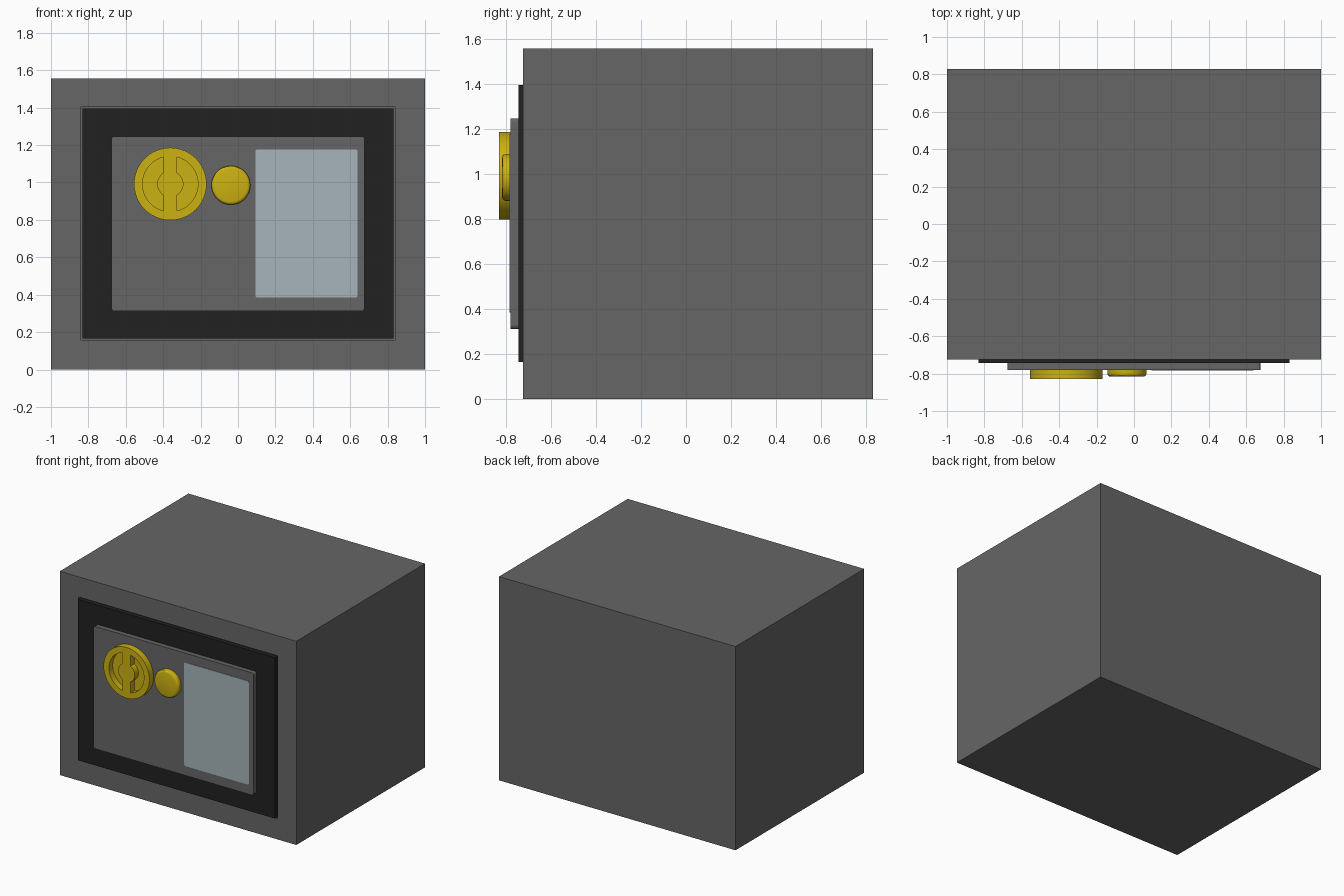
import bpy, bmesh, math

if "Cube" in bpy.data.objects:
    bpy.data.objects.remove(bpy.data.objects["Cube"])


def material(name, rgb):
    m = bpy.data.materials.new(name)
    m.diffuse_color = (*rgb, 1)
    m.use_nodes = True
    m.node_tree.nodes["Principled BSDF"].inputs["Base Color"].default_value = m.diffuse_color
    return m


GREY = material("steel_grey", (0.133, 0.133, 0.133))
BLACK = material("door_black", (0.0155, 0.0155, 0.0155))
GOLD = material("brass_gold", (0.60, 0.44, 0.006))
GLASS = material("pale_blue_grey", (0.38, 0.46, 0.495))


def prism(name, outline, y_front, y_back, mat, chamfer=0.0):
    """Extrude an (x, z) outline from y_back to y_front."""
    bm = bmesh.new()
    face = bm.faces.new([bm.verts.new((x, y_front, z)) for x, z in outline])
    ext = bmesh.ops.extrude_face_region(bm, geom=[face], use_keep_orig=True)
    for v in ext["geom"]:
        if isinstance(v, bmesh.types.BMVert):
            v.co.y = y_back
    bmesh.ops.recalc_face_normals(bm, faces=bm.faces)
    if chamfer:
        edges = [e for e in bm.edges if all(abs(v.co.y - y_front) < 1e-6 for v in e.verts)]
        bmesh.ops.bevel(bm, geom=edges, offset=chamfer, segments=3, profile=0.5, affect='EDGES')
    me = bpy.data.meshes.new(name)
    bm.to_mesh(me)
    bm.free()
    ob = bpy.data.objects.new(name, me)
    bpy.context.collection.objects.link(ob)
    me.materials.append(mat)
    return ob


def arc(cx, cz, r, a0, a1, n):
    return [(cx + r * math.cos(a0 + (a1 - a0) * i / n),
             cz + r * math.sin(a0 + (a1 - a0) * i / n)) for i in range(n + 1)]


def rect(x0, x1, z0, z1, r=0.0):
    """Rectangle outline, with rounded corners when r is set."""
    if not r:
        return [(x0, z0), (x1, z0), (x1, z1), (x0, z1)]
    pts = []
    for k, (cx, cz) in enumerate([(x1 - r, z1 - r), (x0 + r, z1 - r),
                                  (x0 + r, z0 + r), (x1 - r, z0 + r)]):
        pts += arc(cx, cz, r, k * math.pi / 2, (k + 1) * math.pi / 2, 5)
    return pts


def cut(ob, cutter):
    mod = ob.modifiers.new("cut", 'BOOLEAN')
    mod.object = cutter
    mod.solver = 'EXACT'
    bpy.context.view_layer.objects.active = ob
    bpy.ops.object.modifier_apply(modifier=mod.name)
    bpy.data.objects.remove(cutter)


def smooth(ob):
    bpy.ops.object.select_all(action='DESELECT')
    ob.select_set(True)
    bpy.context.view_layer.objects.active = ob
    bpy.ops.object.shade_smooth_by_angle(angle=math.radians(30))


# Cabinet with a shallow door opening
cabinet = prism("cabinet", rect(-1, 1, 0, 1.557), -0.724, 0.83, GREY)
cut(cabinet, prism("opening_cutter", rect(-0.84, 0.84, 0.157, 1.403), -0.9, -0.66, GREY))

# Door, raised panel and keypad plate
prism("door", rect(-0.832, 0.832, 0.165, 1.395), -0.744, -0.66, BLACK)
prism("door_panel", rect(-0.677, 0.677, 0.312, 1.247, 0.018), -0.78, -0.744, GREY)
prism("keypad_plate", rect(0.093, 0.64, 0.385, 1.177, 0.012), -0.783, -0.78, GLASS)

# Dial: disc with two half-ring pockets either side of a grip bar
DX, DZ, BAR = -0.362, 0.992, 0.035
dial = prism("dial", arc(DX, DZ, 0.194, 0, 2 * math.pi, 64)[:-1], -0.83, -0.78, GOLD)
for base in (0, math.pi):
    a = math.acos(BAR / 0.148)
    b = math.acos(BAR / 0.07)
    pocket = (arc(DX, DZ, 0.148, base - a, base + a, 24)
              + arc(DX, DZ, 0.07, base + b, base - b, 14))
    cut(dial, prism("pocket_cutter", pocket, -0.9, -0.785, GOLD))
smooth(dial)

# Small rounded knob
knob = prism("knob", arc(-0.038, 0.985, 0.104, 0, 2 * math.pi, 48)[:-1],
             -0.816, -0.78, GOLD, chamfer=0.016)
smooth(knob)
